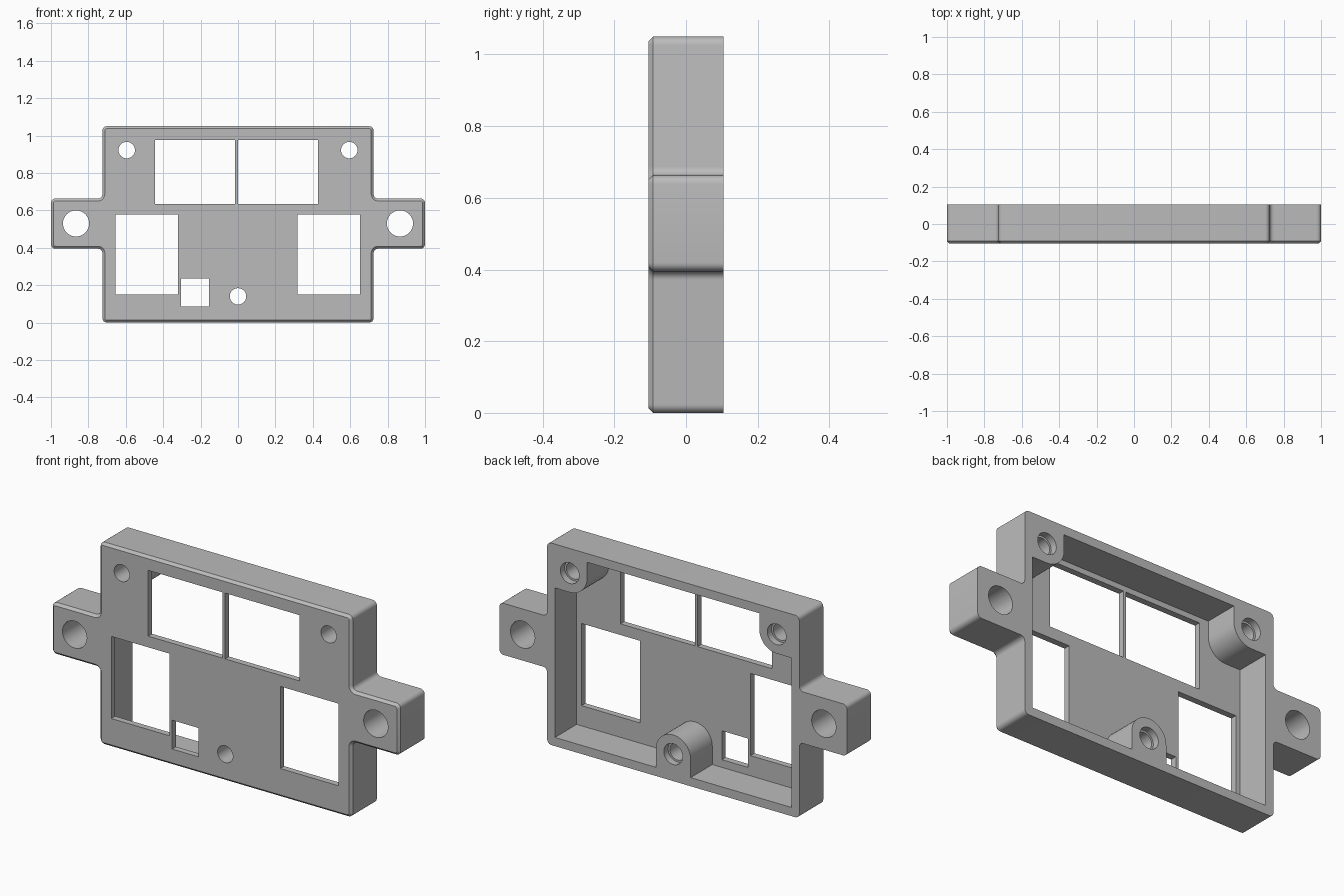
import bpy
import bmesh
from math import pi, sin, cos
from mathutils import Vector

if "Cube" in bpy.data.objects:
    bpy.data.objects.remove(bpy.data.objects["Cube"], do_unlink=True)

FRONT, BACK = -0.105, 0.105
FLOOR = FRONT + 0.032      # inner face of the front panel
WALL = 0.045
HALF_W, HEIGHT = 0.725, 1.05
TAB_LOW, TAB_HIGH = 0.395, 0.663

grey = bpy.data.materials.new("plain grey")
grey.use_nodes = True
grey.diffuse_color = (0.5, 0.5, 0.5, 1)
grey.node_tree.nodes["Principled BSDF"].inputs["Base Color"].default_value = (0.5, 0.5, 0.5, 1)


def rounded(corners, steps=6):
    """Outline in x and z from (x, z, radius) corners of right-angled turns."""
    out = []
    for i, (x, z, r) in enumerate(corners):
        p = Vector((x, z))
        if r <= 0:
            out.append(p)
            continue
        a = (Vector(corners[i - 1][:2]) - p).normalized()
        b = (Vector(corners[(i + 1) % len(corners)][:2]) - p).normalized()
        centre = p + (a + b) * r
        for k in range(steps + 1):
            t = pi / 2 * k / steps
            out.append(centre - b * r * cos(t) - a * r * sin(t))
    return out


def prism(name, rings):
    """Solid through (y, outline) rings."""
    bm = bmesh.new()
    loops = [[bm.verts.new((p[0], y, p[1])) for p in pts] for y, pts in rings]
    n = len(loops[0])
    for lo, hi in zip(loops, loops[1:]):
        for i in range(n):
            j = (i + 1) % n
            bm.faces.new((lo[i], lo[j], hi[j], hi[i]))
    bm.faces.new(loops[0])
    bm.faces.new(loops[-1])
    bmesh.ops.recalc_face_normals(bm, faces=bm.faces)
    mesh = bpy.data.meshes.new(name)
    bm.to_mesh(mesh)
    bm.free()
    mesh.materials.append(grey)
    obj = bpy.data.objects.new(name, mesh)
    bpy.context.collection.objects.link(obj)
    return obj


def block(name, x0, x1, z0, z1, y0, y1):
    pts = [(x0, z0), (x1, z0), (x1, z1), (x0, z1)]
    return prism(name, [(y0, pts), (y1, pts)])


def rod(name, x, z, r, y0, y1, sides=40):
    pts = [(x + r * cos(2 * pi * k / sides), z + r * sin(2 * pi * k / sides)) for k in range(sides)]
    return prism(name, [(y0, pts), (y1, pts)])


def cut(target, cutter):
    """Subtract the cutter and delete it."""
    cutter.hide_render = True
    mod = target.modifiers.new("cut", "BOOLEAN")
    mod.operation = "DIFFERENCE"
    mod.solver = "EXACT"
    mod.object = cutter
    bpy.context.view_layer.update()
    evaluated = target.evaluated_get(bpy.context.evaluated_depsgraph_get())
    mesh = bpy.data.meshes.new_from_object(evaluated)
    target.modifiers.clear()
    target.data = mesh
    bpy.data.objects.remove(cutter, do_unlink=True)


def outline(inset):
    """Outer shape with side tabs, shrunk evenly by the inset."""
    r, fillet = 0.024 - inset, 0.024 + inset
    w, tip = HALF_W - inset, 1.0 - inset
    low, high = TAB_LOW + inset, TAB_HIGH - inset
    right = [(w, inset, r), (w, low, fillet), (tip, low, r),
             (tip, high, r), (w, high, fillet), (w, HEIGHT - inset, r)]
    return rounded(right + [(-x, z, q) for x, z, q in reversed(right)])


# Housing with a chamfered front edge
bezel = prism("bezel_housing", [(FRONT, outline(0.013)), (FRONT + 0.013, outline(0)), (BACK, outline(0))])

# Rear pocket, leaving three screw bosses standing
HOLES = [(-0.595, 0.922), (0.595, 0.922), (0.0, 0.14)]
BOSS = 0.1
pocket = block("pocket_cutter", WALL - HALF_W, HALF_W - WALL, WALL, HEIGHT - WALL, FLOOR, 0.3)
for x, z in HOLES[:2]:
    s = 1 if x > 0 else -1
    inner, outer = x - s * BOSS, s * 0.9
    shape = rounded([(inner, z - BOSS, BOSS), (outer, z - BOSS, 0), (outer, 1.2, 0), (inner, 1.2, 0)], 10)
    cut(pocket, prism("corner_boss", [(-0.4, shape), (0.4, shape)]))
x, z = HOLES[2]
shape = rounded([(x - BOSS, -0.2, 0), (x + BOSS, -0.2, 0),
                 (x + BOSS, z + BOSS, BOSS - 0.001), (x - BOSS, z + BOSS, BOSS - 0.001)], 10)
cut(pocket, prism("lower_boss", [(-0.4, shape), (0.4, shape)]))
cut(bezel, pocket)

# Screw holes with a wider recess at the back
for x, z in HOLES:
    cut(bezel, rod("screw_hole", x, z, 0.044, -0.3, 0.3))
    cut(bezel, rod("screw_recess", x, z, 0.054, BACK - 0.035, 0.3))

# Mounting holes in the side tabs
for s in (-1, 1):
    cut(bezel, rod("tab_hole", s * 0.866, 0.53, 0.07, -0.3, 0.3))

# Windows through the front panel
WINDOWS = [(-0.443, -0.015, 0.635, 0.977), (0.0, 0.428, 0.635, 0.977),
           (-0.655, -0.32, 0.15, 0.577), (0.317, 0.652, 0.15, 0.577),
           (-0.305, -0.155, 0.085, 0.235)]
for x0, x1, z0, z1 in WINDOWS:
    cut(bezel, block("window", x0, x1, z0, z1, -0.3, FLOOR + 0.01))

# Smooth rounded surfaces, crisp edges
bpy.ops.object.select_all(action="DESELECT")
bezel.select_set(True)
bpy.context.view_layer.objects.active = bezel
bpy.ops.object.shade_smooth_by_angle(angle=pi / 6)
